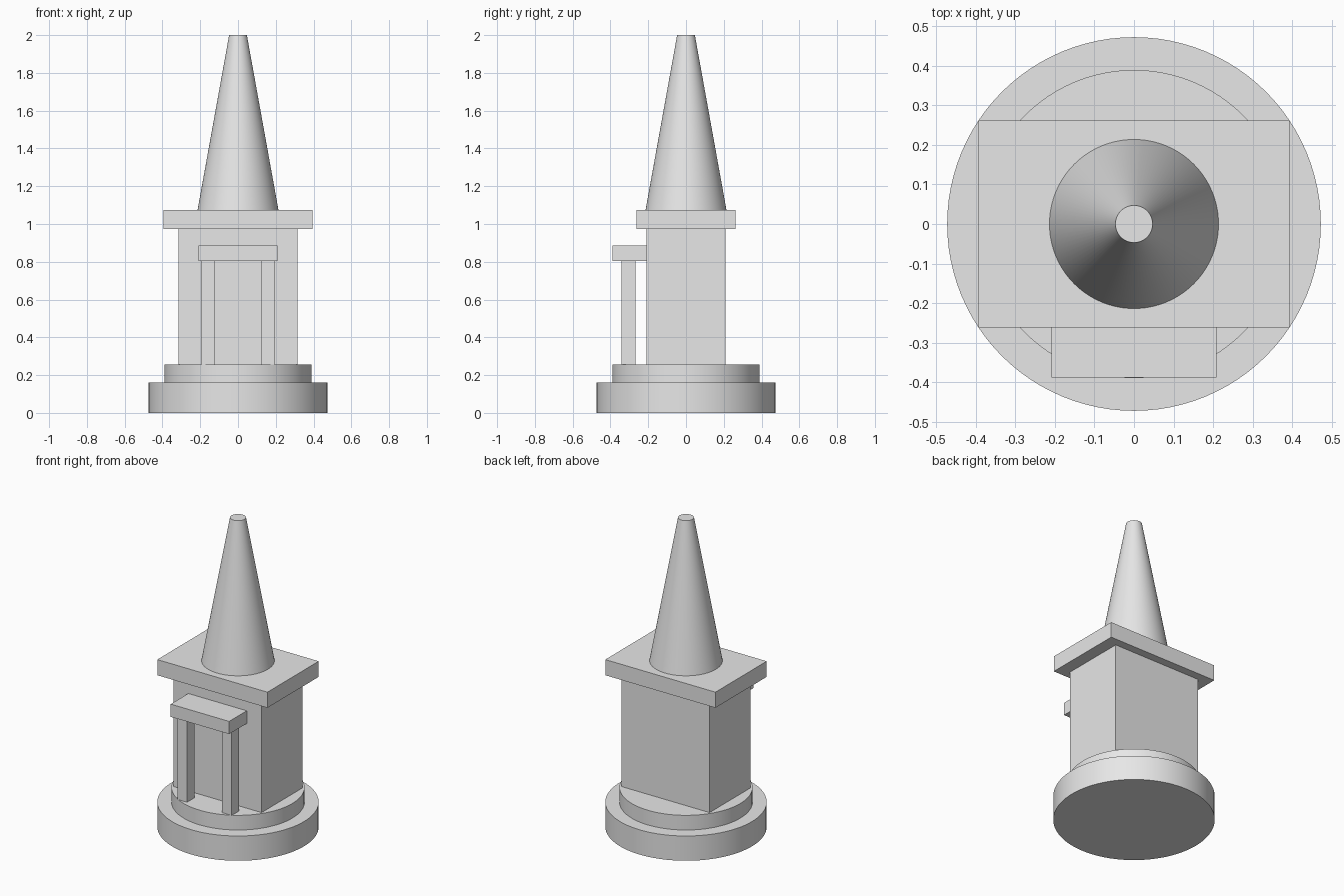
import bpy

cube = bpy.data.objects.get("Cube")
if cube:
    bpy.data.objects.remove(cube, do_unlink=True)

# One plain stone colour for the whole model
stone = bpy.data.materials.new("pale grey stone")
stone.use_nodes = True
stone.diffuse_color = (0.8, 0.8, 0.8, 1)
stone.node_tree.nodes["Principled BSDF"].inputs["Base Color"].default_value = (0.8, 0.8, 0.8, 1)


def finish(name):
    obj = bpy.context.object
    obj.name = name
    obj.data.materials.append(stone)
    return obj


def box(name, x, y, z):
    """Box from (low, high) ranges on each axis."""
    ranges = (x, y, z)
    bpy.ops.mesh.primitive_cube_add(size=1, location=[(a + b) / 2 for a, b in ranges])
    obj = finish(name)
    obj.scale = [b - a for a, b in ranges]
    bpy.ops.object.transform_apply(location=False, rotation=False, scale=True)
    return obj


def round_part(name, r_low, r_high, low, high):
    """Smooth upright cylinder or truncated cone."""
    bpy.ops.mesh.primitive_cone_add(vertices=96, radius1=r_low, radius2=r_high,
                                    depth=high - low, location=(0, 0, (low + high) / 2))
    bpy.ops.object.shade_smooth_by_angle()
    return finish(name)


# Stepped round plinth
round_part("lower_plinth", 0.473, 0.473, 0, 0.16)
round_part("upper_plinth", 0.39, 0.39, 0.16, 0.255)

# Main block and its overhanging roof slab
box("main_block", (-0.315, 0.315), (-0.209, 0.209), (0.255, 0.974))
box("roof_slab", (-0.394, 0.394), (-0.262, 0.262), (0.974, 1.075))

# Blunt spire
round_part("spire", 0.214, 0.047, 1.075, 2.0)

# Front porch: canopy on two square pillars
box("porch_canopy", (-0.209, 0.209), (-0.389, -0.209), (0.803, 0.885))
for side, name in ((1, "left_pillar"), (-1, "right_pillar")):
    box(name, sorted((side * 0.125, side * 0.194)), (-0.342, -0.268), (0.255, 0.803))
